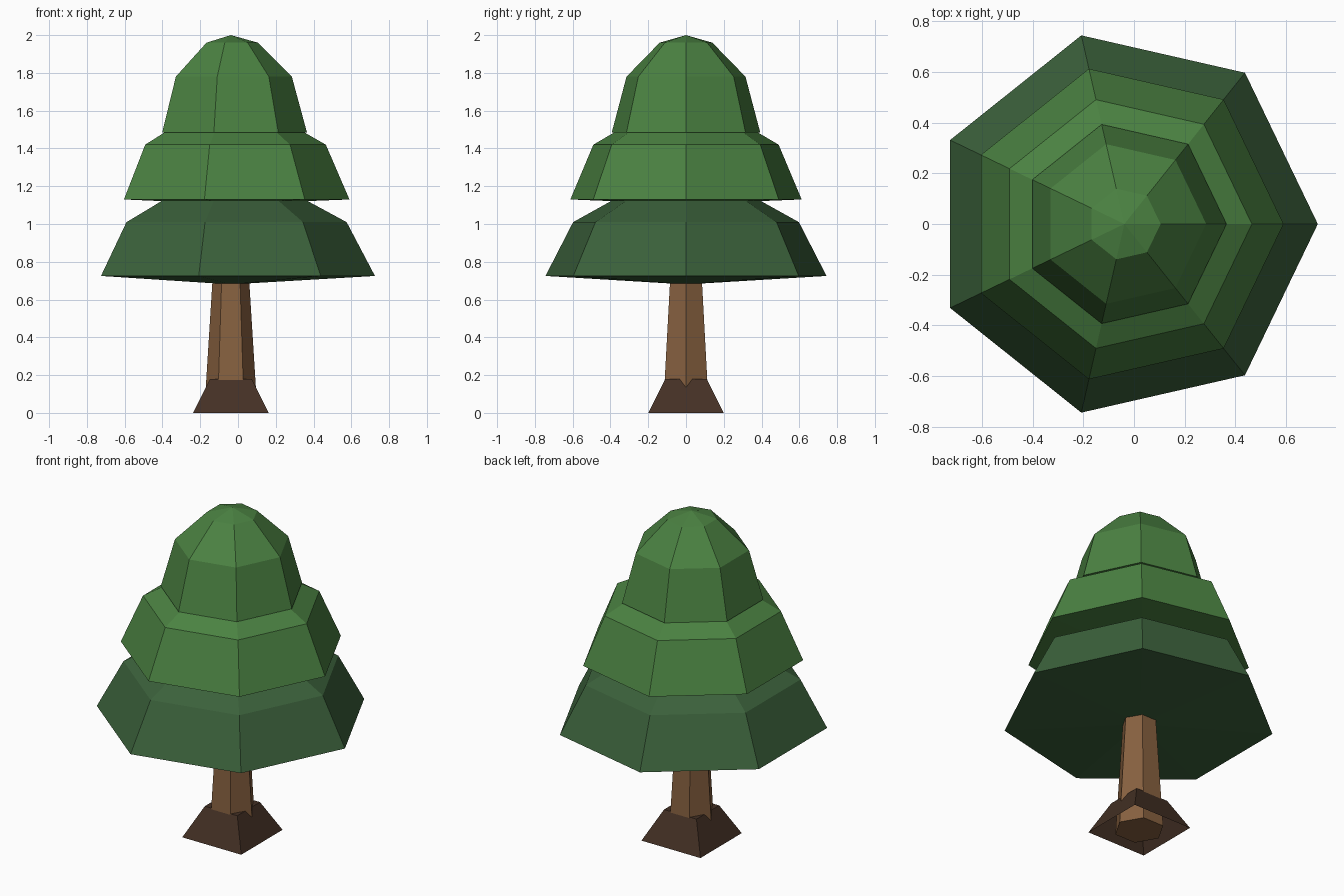
import bpy
import math

if "Cube" in bpy.data.objects:
    bpy.data.objects.remove(bpy.data.objects["Cube"], do_unlink=True)

CENTER_X = -0.038


def material(name, rgb):
    mat = bpy.data.materials.new(name)
    mat.use_nodes = True
    colour = (*rgb, 1.0)
    mat.diffuse_color = colour
    mat.node_tree.nodes["Principled BSDF"].inputs["Base Color"].default_value = colour
    return mat


def lathe(name, mat, sides, profile, turn=0.0, open_bottom=False):
    """Flat-faced solid from (radius, height) rings; zero radius makes a point."""
    verts, faces, rings = [], [], []
    for radius, z in profile:
        count = sides if radius else 1
        rings.append(range(len(verts), len(verts) + count))
        for i in range(count):
            a = turn + math.tau * i / sides
            verts.append((CENTER_X + radius * math.cos(a), radius * math.sin(a), z))
    for low, high in zip(rings, rings[1:]):
        for i in range(sides):
            j = (i + 1) % sides
            if len(low) == 1:
                faces.append((low[0], high[j], high[i]))
            elif len(high) == 1:
                faces.append((low[i], low[j], high[0]))
            else:
                faces.append((low[i], low[j], high[j], high[i]))
    if len(rings[0]) > 1 and not open_bottom:
        faces.append(tuple(reversed(rings[0])))
    if len(rings[-1]) > 1:
        faces.append(tuple(rings[-1]))
    mesh = bpy.data.meshes.new(name)
    mesh.from_pydata(verts, [], faces)
    mesh.materials.append(mat)
    obj = bpy.data.objects.new(name, mesh)
    bpy.context.collection.objects.link(obj)
    return obj


dark_green = material("dark_green", (0.044, 0.120, 0.044))
leaf_green = material("leaf_green", (0.070, 0.223, 0.054))
bark_brown = material("bark_brown", (0.243, 0.119, 0.051))
root_brown = material("root_brown", (0.058, 0.030, 0.018))

# Trunk and its square flared foot
lathe("trunk", bark_brown, 6, [(0.141, 0.0), (0.096, 0.72)])
lathe("root_flare", root_brown, 4,
      [(0.2 * math.sqrt(2), 0.0), (0.11 * math.sqrt(2), 0.18)],
      turn=math.pi / 4, open_bottom=True)

# Three stacked seven-sided foliage tiers, each with a shallow pointed underside
lathe("lower_foliage", dark_green, 7,
      [(0, 0.68), (0.763, 0.725), (0.613, 1.01), (0.271, 1.195), (0, 1.24)])
lathe("middle_foliage", leaf_green, 7,
      [(0, 1.105), (0.628, 1.13), (0.503, 1.42), (0.223, 1.58), (0, 1.62)])
lathe("upper_foliage", leaf_green, 7,
      [(0, 1.47), (0.403, 1.485), (0.323, 1.78), (0.143, 1.96), (0, 2.0)])
